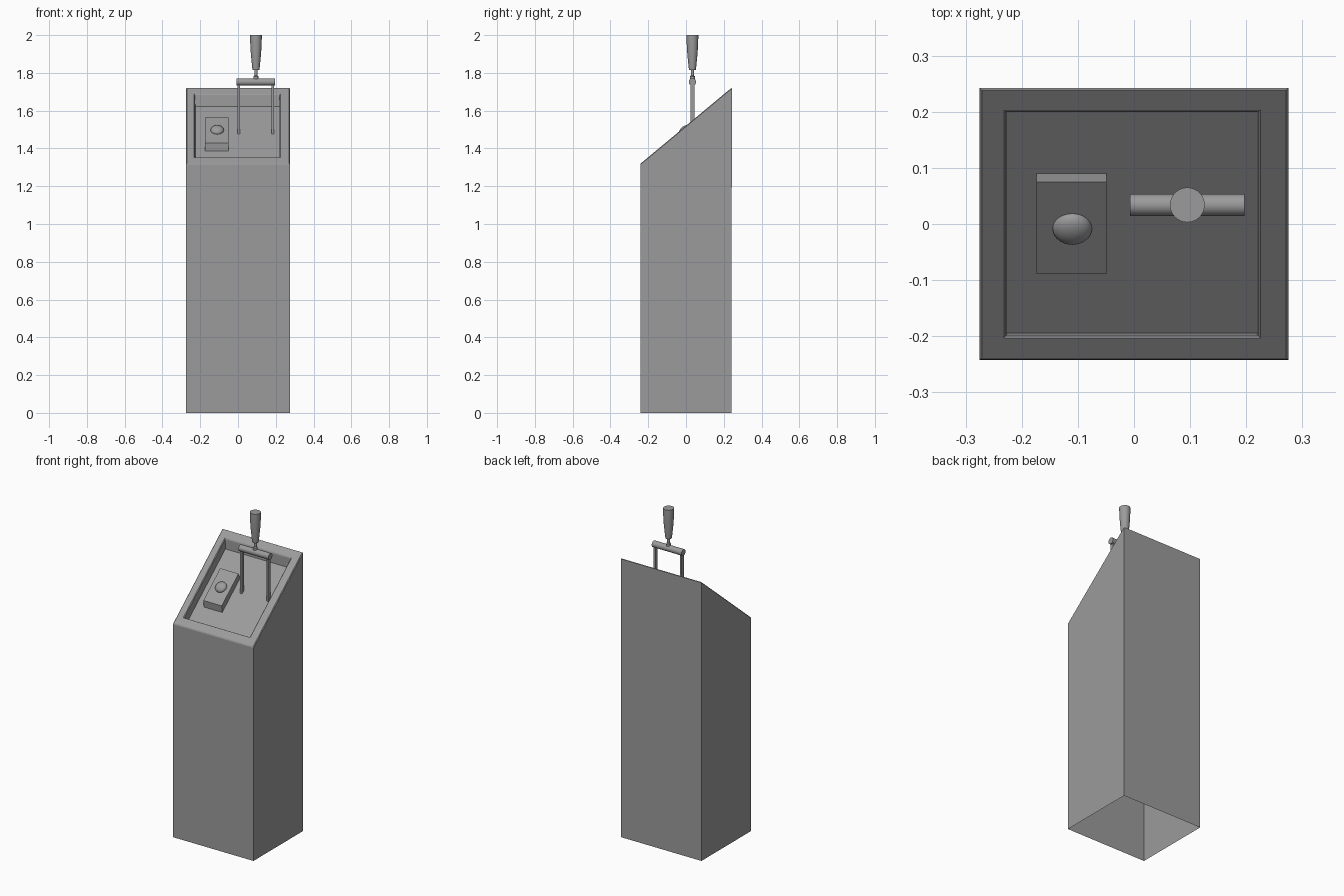
import bpy, bmesh, math
from mathutils import Matrix, Vector

old = bpy.data.objects.get("Cube")
if old:
    bpy.data.objects.remove(old, do_unlink=True)

GREY = (0.33, 0.33, 0.33, 1)
grey = bpy.data.materials.new("plain_grey")
grey.use_nodes = True
grey.diffuse_color = GREY
grey.node_tree.nodes["Principled BSDF"].inputs["Base Color"].default_value = GREY

HX, HY = 0.275, 0.242
MID, SLOPE = 1.52, 0.833
TILT = math.atan(SLOPE)
DEPTH = 0.064
BAR_X, BAR_Y, BAR_Z = 0.095, 0.034, 1.752


def finish(name, bm, smooth=False):
    bmesh.ops.recalc_face_normals(bm, faces=bm.faces)
    mesh = bpy.data.meshes.new(name)
    bm.to_mesh(mesh)
    bm.free()
    obj = bpy.data.objects.new(name, mesh)
    bpy.context.collection.objects.link(obj)
    mesh.materials.append(grey)
    if smooth:
        bpy.ops.object.select_all(action="DESELECT")
        obj.select_set(True)
        bpy.context.view_layer.objects.active = obj
        bpy.ops.object.shade_smooth_by_angle(angle=math.radians(35))
    return obj


def slope_z(y):
    return MID + SLOPE * y


def loop(bm, x0, x1, y0, y1, height):
    corners = [(x0, y0), (x1, y0), (x1, y1), (x0, y1)]
    return [bm.verts.new((x, y, height(y))) for x, y in corners]


def bridge(bm, a, b):
    for i in range(4):
        j = (i + 1) % 4
        bm.faces.new((a[i], a[j], b[j], b[i]))


# Hollow pedestal, open below, with a sloping rim and sunken panel
bm = bmesh.new()
base = loop(bm, -HX, HX, -HY, HY, lambda y: 0)
top = loop(bm, -HX, HX, -HY, HY, slope_z)
lip = loop(bm, -0.228, 0.221, -0.2, 0.2, slope_z)
floor = loop(bm, -0.226, 0.219, -0.194, 0.2, lambda y: slope_z(y) - DEPTH)
for a, b in ((base, top), (top, lip), (lip, floor)):
    bridge(bm, a, b)
bm.faces.new(floor)
rim_edges = [bm.edges.get((ring[i], ring[i - 1])) for ring in (top, lip) for i in range(4)]
bmesh.ops.bevel(bm, geom=rim_edges, offset=0.004, segments=1, affect="EDGES")
finish("pedestal", bm)

# Button housing: side profile extruded across the panel
bm = bmesh.new()
profile = [(-0.089, 1.429), (0.075, 1.565), (0.092, 1.525), (-0.083, 1.38)]
sides = [[bm.verts.new((x, y, z)) for y, z in profile] for x in (-0.174, -0.049)]
bridge(bm, *sides)
for side in sides:
    bm.faces.new(side)
finish("button_housing", bm)

# Domed button lying on the slope
bm = bmesh.new()
bmesh.ops.create_uvsphere(bm, u_segments=32, v_segments=16, radius=1)
bm.transform(Matrix.Translation((-0.11, -0.008, 1.497))
             @ Matrix.Rotation(TILT, 4, "X")
             @ Matrix.Diagonal((0.035, 0.034, 0.02, 1)))
finish("button", bm, True)

# Pair of lever arms
for name, x in (("right_lever_arm", 0.005), ("left_lever_arm", 0.183)):
    bm = bmesh.new()
    low, high = 1.465, BAR_Z
    bmesh.ops.create_cube(bm, size=1, matrix=Matrix.Translation((x, BAR_Y, (low + high) / 2))
                          @ Matrix.Diagonal((0.013, 0.02, high - low, 1)))
    finish(name, bm)

# Crossbar
bm = bmesh.new()
bmesh.ops.create_cone(bm, cap_ends=True, segments=32, radius1=0.0195, radius2=0.0195, depth=0.204,
                      matrix=Matrix.Translation((BAR_X, BAR_Y, BAR_Z))
                      @ Matrix.Rotation(math.pi / 2, 4, "Y"))
finish("crossbar", bm, True)

# Turned handle: collar, stem and flared grip
bm = bmesh.new()
outline = [(0, 1.76), (0.013, 1.765), (0.013, 1.782), (0.008, 1.786), (0.008, 1.815),
           (0.018, 1.815), (0.02, 1.83), (0.027, 1.9), (0.03, 1.95), (0.031, 1.985),
           (0.031, 2.0), (0, 2.0)]
verts = [bm.verts.new((BAR_X + r, BAR_Y, z)) for r, z in outline]
edges = [bm.edges.new(pair) for pair in zip(verts, verts[1:])]
bmesh.ops.spin(bm, geom=verts + edges, cent=Vector((BAR_X, BAR_Y, 0)), axis=(0, 0, 1),
               angle=math.tau, steps=32, use_duplicate=False)
bmesh.ops.remove_doubles(bm, verts=bm.verts, dist=0.0001)
finish("handle", bm, True)
